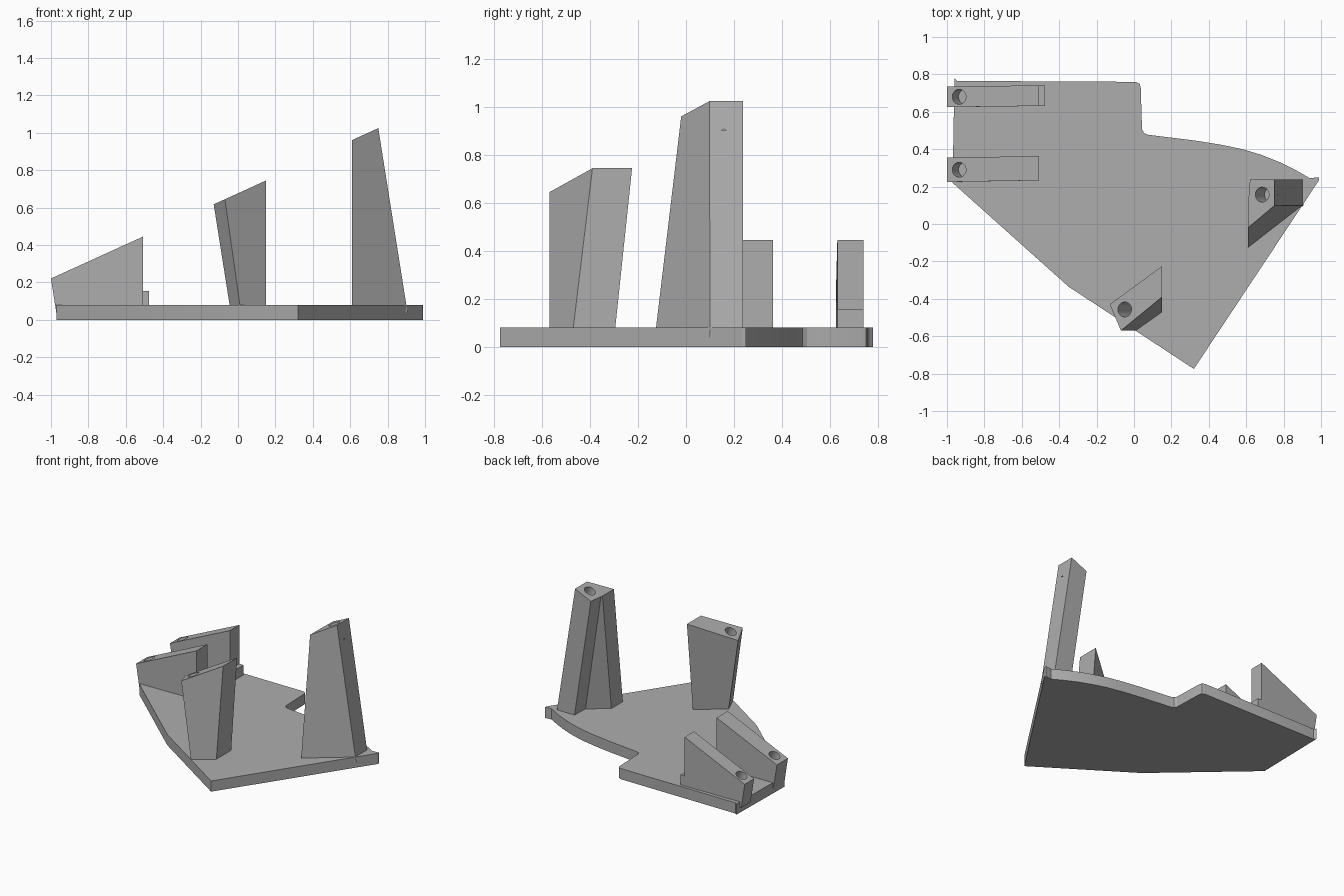
import bpy
import bmesh
from mathutils import Vector

default_cube = bpy.data.objects.get("Cube")
if default_cube:
    bpy.data.objects.remove(default_cube, do_unlink=True)

# Single matte grey for every part
GREY = (0.42, 0.42, 0.42, 1.0)
grey = bpy.data.materials.new("plain_grey")
grey.use_nodes = True
grey.diffuse_color = GREY
grey.node_tree.nodes["Principled BSDF"].inputs["Base Color"].default_value = GREY

PLATE_TOP = 0.08
SLOPE = 0.455                                # shared tilt of all top faces
AXIS = Vector((-SLOPE, 0, 1)).normalized()   # normal of the tilted tops


def loft(name, bottom, top):
    """Solid between two matching rings of 3D points."""
    bm = bmesh.new()
    low = [bm.verts.new(point) for point in bottom]
    high = [bm.verts.new(point) for point in top]
    bm.faces.new(low[::-1])
    bm.faces.new(high)
    count = len(low)
    for i in range(count):
        j = (i + 1) % count
        bm.faces.new((low[i], low[j], high[j], high[i]))
    bmesh.ops.recalc_face_normals(bm, faces=bm.faces)
    mesh = bpy.data.meshes.new(name)
    bm.to_mesh(mesh)
    bm.free()
    part = bpy.data.objects.new(name, mesh)
    bpy.context.collection.objects.link(part)
    mesh.materials.append(grey)
    return part


def activate(part):
    bpy.ops.object.select_all(action="DESELECT")
    part.select_set(True)
    bpy.context.view_layer.objects.active = part


def finish(part):
    activate(part)
    bpy.ops.object.shade_smooth_by_angle(angle=0.5)


def drill(part, mouth, depth, radius=0.04):
    """Blind round hole, square to the tilted top face."""
    mouth = Vector(mouth)
    overshoot = 0.05
    centre = mouth + AXIS * (overshoot - depth) / 2
    bpy.ops.mesh.primitive_cylinder_add(
        vertices=32, radius=radius, depth=depth + overshoot, location=centre,
        rotation=AXIS.to_track_quat("Z", "Y").to_euler())
    cutter = bpy.context.object
    cutter.name = "hole_cutter"
    cutter.hide_render = True
    cutter.data.materials.append(grey)
    activate(part)
    modifier = part.modifiers.new("hole", "BOOLEAN")
    modifier.operation = "DIFFERENCE"
    modifier.solver = "EXACT"
    modifier.object = cutter
    bpy.ops.object.modifier_apply(modifier=modifier.name)
    bpy.data.objects.remove(cutter, do_unlink=True)


def post(name, bottom, top, peak_x, peak_z, hole, depth):
    """Leaning post with a tilted top, its foot sunk a little into the plate."""
    def top_height(x):
        return peak_z + SLOPE * (x - peak_x)

    head = [Vector((x, y, top_height(x))) for x, y in top]
    foot = [Vector((x, y, PLATE_TOP)) for x, y in bottom]
    sunk = []
    for low, high in zip(foot, head):
        step = (high - low) / (high.z - low.z)
        sunk.append(low - step * PLATE_TOP / 2)
    part = loft(name, sunk, head)
    drill(part, (*hole, top_height(hole[0])), depth)
    finish(part)


# Base plate with a rounded notch and a swept back edge
outline = [
    (-0.97, 0.22), (-0.35, -0.335), (0.32, -0.775), (0.99, 0.235),
    (0.99, 0.25), (0.94, 0.245), (0.87, 0.285), (0.78, 0.33), (0.68, 0.37),
    (0.58, 0.4), (0.46, 0.425), (0.32, 0.447), (0.075, 0.477), (0.055, 0.485),
    (0.043, 0.505), (0.036, 0.73), (0.03, 0.75), (0.01, 0.76),
    (-0.945, 0.765), (-0.96, 0.78)]
plate = loft("base_plate",
             [(x, y, 0) for x, y in outline],
             [(x, y, PLATE_TOP) for x, y in outline])
finish(plate)

# Two wedge fins along the right side
for name, y, width, skew in (("rear_fin", 0.625, 0.11, 0.006),
                             ("middle_fin", 0.225, 0.13, 0.008)):
    near, far = y, y + skew
    post(name,
         [(-0.978, near), (-0.508, far), (-0.508, far + width), (-0.978, near + width)],
         [(-1, near), (-0.508, far), (-0.508, far + width), (-1, near + width)],
         -0.508, 0.445, (-0.935, y + width / 2), 0.08)

# Low step at the inner end of the rear fin
corners = [(-0.52, 0.631), (-0.475, 0.631), (-0.475, 0.741), (-0.52, 0.741)]
step = loft("rear_fin_step",
            [(x, y, PLATE_TOP / 2) for x, y in corners],
            [(x, y, 0.155) for x, y in corners])
finish(step)

# Front post, turned to follow the front edge
post("front_post",
     [(-0.045, -0.44), (0.01, -0.57), (0.15, -0.47), (0.15, -0.295)],
     [(-0.13, -0.43), (-0.07, -0.57), (0.15, -0.39), (0.15, -0.225)],
     0.15, 0.745, (-0.05, -0.457), 0.2)

# Tall side post that splits into two splayed legs
post("tall_post",
     [(0.61, -0.125), (0.9, 0.1), (0.9, 0.238), (0.755, 0.238), (0.75, 0.115), (0.61, 0.01)],
     [(0.61, -0.02), (0.75, 0.098), (0.75, 0.238), (0.62, 0.238), (0.612, 0.13), (0.61, 0.115)],
     0.75, 1.025, (0.685, 0.157), 0.12)
